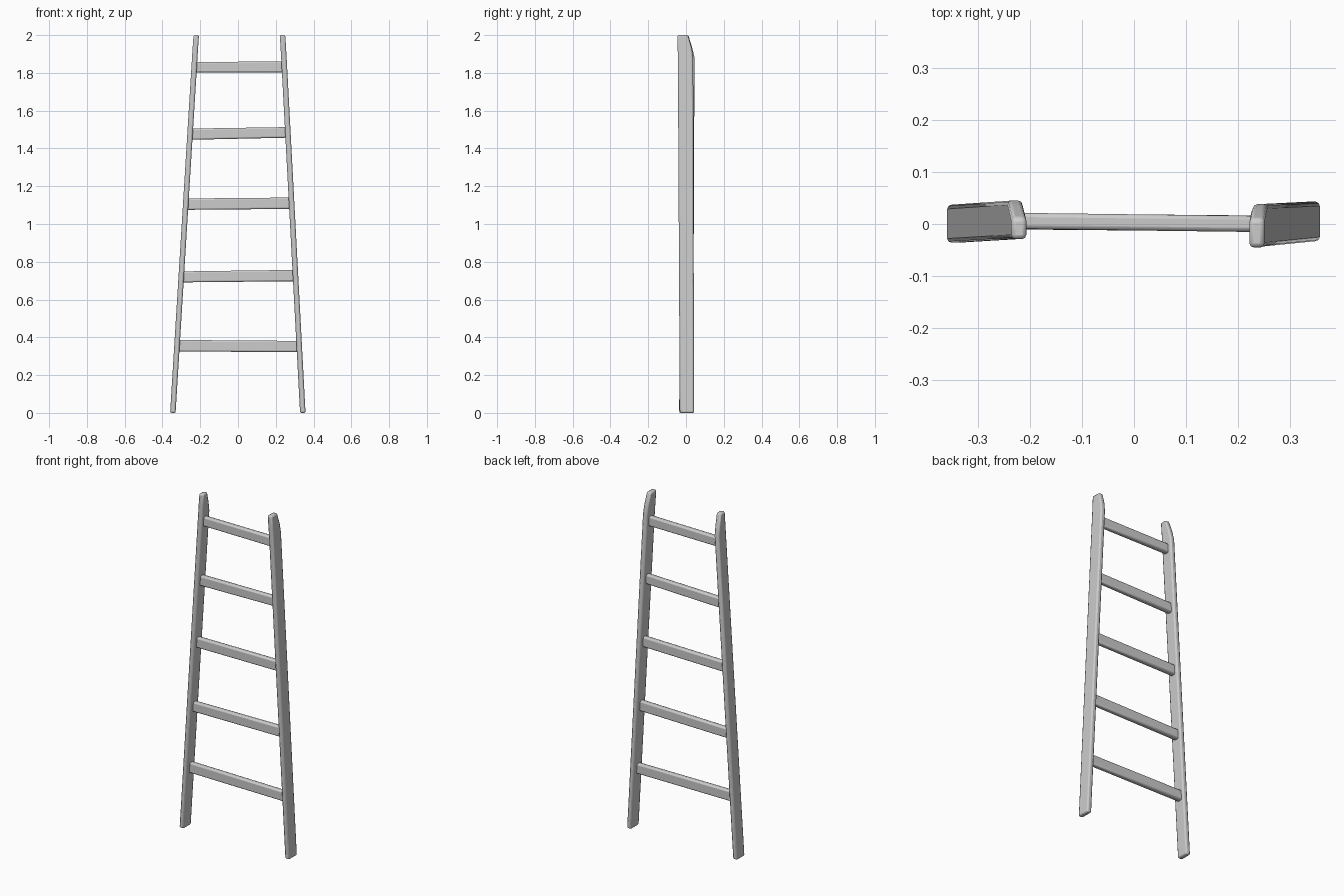
import bpy, bmesh

if "Cube" in bpy.data.objects:
    bpy.data.objects.remove(bpy.data.objects["Cube"])


def loft(name, rings, bevel):
    """Skin a list of four-corner rings, cap the ends and soften the edges."""
    bm = bmesh.new()
    loops = [[bm.verts.new(p) for p in ring] for ring in rings]
    for a, b in zip(loops, loops[1:]):
        for i in range(4):
            j = (i + 1) % 4
            bm.faces.new((a[i], a[j], b[j], b[i]))
    bm.faces.new(loops[0])
    bm.faces.new(loops[-1])
    bmesh.ops.recalc_face_normals(bm, faces=bm.faces)
    mesh = bpy.data.meshes.new(name)
    bm.to_mesh(mesh)
    bm.free()
    ob = bpy.data.objects.new(name, mesh)
    bpy.context.collection.objects.link(ob)
    mod = ob.modifiers.new("soft_edges", 'BEVEL')
    mod.width = bevel
    mod.segments = 2
    mod.limit_method = 'ANGLE'
    mod.angle_limit = 0.7
    bpy.ops.object.select_all(action='DESELECT')
    ob.select_set(True)
    bpy.context.view_layer.objects.active = ob
    bpy.ops.object.shade_smooth_by_angle()
    return ob


def rail(name, levels):
    """Levels are (z, centre x, front y, back y)."""
    h = 0.0145
    loft(name, [[(x - h, f, z), (x + h, f, z), (x + h, b, z), (x - h, b, z)]
                for z, x, f, b in levels], 0.008)


def rung(name, left, right):
    """Each end is (x, centre y, bottom z, top z)."""
    d = 0.0155
    loft(name, [[(x, y - d, lo), (x, y + d, lo), (x, y + d, hi), (x, y - d, hi)]
                for x, y, lo, hi in (left, right)], 0.008)


# Leaning side rails with the back of the top cut away
rail("left_rail", [(0, -0.345, -0.036, 0.037), (1.88, -0.229, -0.029, 0.045),
                   (1.93, -0.226, -0.029, 0.034), (2.0, -0.221, -0.029, 0.012)])
rail("right_rail", [(0, 0.343, -0.033, 0.043), (1.88, 0.243, -0.043, 0.038),
                    (1.93, 0.240, -0.044, 0.031), (2.0, 0.236, -0.045, 0.010)])

# Slightly uneven rungs: left bottom/top, right bottom/top heights
heights = [(0.325, 0.386, 0.322, 0.381), (0.691, 0.749, 0.697, 0.757),
           (1.075, 1.135, 1.080, 1.140), (1.446, 1.505, 1.457, 1.513),
           (1.803, 1.858, 1.803, 1.860)]
for i, (l0, l1, r0, r1) in enumerate(heights):
    zm = (l0 + l1) / 2
    xl = -0.345 + 0.062 * zm
    xr = 0.343 - 0.0535 * zm
    rung(f"rung_{i + 1}", (xl, 0.006, l0, l1), (xr, 0.0, r0, r1))
